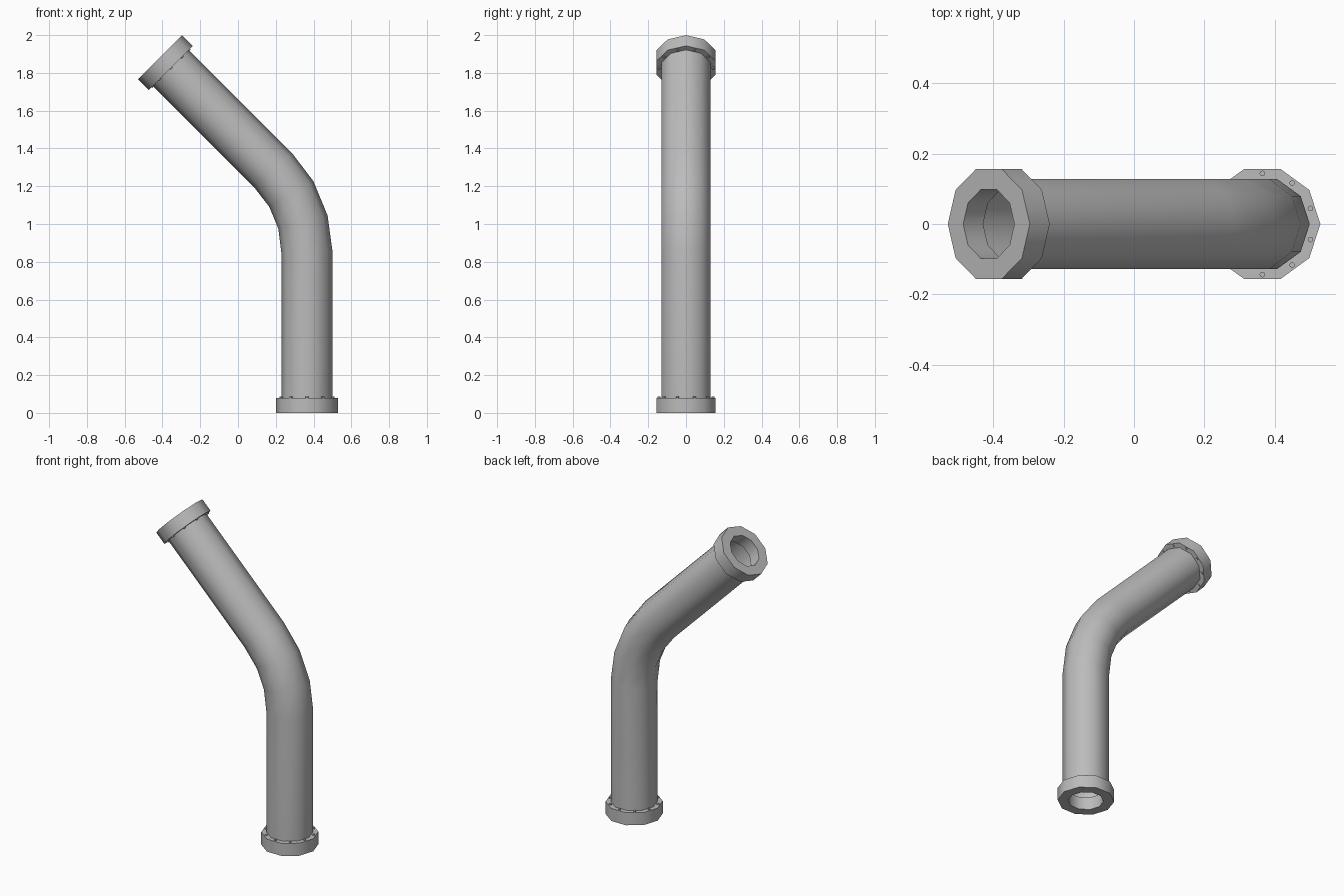
import bpy, bmesh
from math import cos, sin, pi, radians, tan
from mathutils import Matrix, Vector

cube = bpy.data.objects.get("Cube")
if cube:
    bpy.data.objects.remove(cube, do_unlink=True)

SIDES = 10
PIPE_R, FLANGE_R, BORE_R, FLANGE_H = 0.135, 0.165, 0.103, 0.08
BASE_X = 0.365

grey = bpy.data.materials.new("pipe_grey")
grey.use_nodes = True
COLOUR = (0.5, 0.5, 0.5, 1)
grey.diffuse_color = COLOUR
grey.node_tree.nodes["Principled BSDF"].inputs["Base Color"].default_value = COLOUR


def placed(x, z, angle):
    """Frame at (x, 0, z) whose axis leans from +z towards -x by angle."""
    return Matrix.Translation((x, 0, z)) @ Matrix.Rotation(-angle, 4, 'Y')


def finish(name, bm):
    mesh = bpy.data.meshes.new(name)
    bm.to_mesh(mesh)
    bm.free()
    mesh.materials.append(grey)
    ob = bpy.data.objects.new(name, mesh)
    bpy.context.collection.objects.link(ob)
    bpy.ops.object.select_all(action='DESELECT')
    ob.select_set(True)
    bpy.context.view_layer.objects.active = ob
    bpy.ops.object.shade_smooth_by_angle(angle=radians(40))
    return ob


def loft(name, rings, closed=False):
    """Skin a list of (matrix, radius) rings."""
    bm = bmesh.new()
    loops = []
    for mat, r in rings:
        loops.append([bm.verts.new(mat @ Vector((r * cos(2 * pi * i / SIDES),
                                                 r * sin(2 * pi * i / SIDES), 0)))
                      for i in range(SIDES)])
    pairs = list(zip(loops, loops[1:]))
    if closed:
        pairs.append((loops[-1], loops[0]))
    for a, b in pairs:
        for i in range(SIDES):
            j = (i + 1) % SIDES
            bm.faces.new((a[i], a[j], b[j], b[i]))
    return finish(name, bm)


def flange(name, frame):
    """Collar with a bore, plus a ring of low bolt heads on its inner face."""
    profile = [(FLANGE_R, 0), (FLANGE_R, FLANGE_H), (BORE_R, FLANGE_H), (BORE_R, 0)]
    loft(name, [(frame @ Matrix.Translation((0, 0, z)), r) for r, z in profile], True)
    bm = bmesh.new()
    for k in range(SIDES):
        a = 2 * pi * (k + 0.5) / SIDES
        spot = Matrix.Translation((0.144 * cos(a), 0.144 * sin(a), FLANGE_H + 0.001))
        bmesh.ops.create_cone(bm, cap_ends=True, segments=8, radius1=0.008,
                              radius2=0.008, depth=0.01, matrix=frame @ spot)
    finish(name + "_bolts", bm)


# Pipe: vertical run, three-step elbow, sloping run
BEND = radians(45)
BEND_R, BEND_Z, STEPS = 0.618, 0.85, 3
end_x, end_z = -0.413, 1.883
inset = FLANGE_H * sin(BEND)
rings = [(placed(BASE_X, FLANGE_H, 0), PIPE_R)]
for i in range(STEPS + 1):
    a = BEND * i / STEPS
    tilt = a + (radians(3.75) if i == 0 else -radians(3.75) if i == STEPS else 0)
    rings.append((placed(BASE_X - BEND_R * (1 - cos(a)), BEND_Z + BEND_R * sin(a), tilt), PIPE_R))
rings.append((placed(end_x + inset, end_z - inset, BEND), PIPE_R))
loft("bent_pipe", rings)

# Flanges at both ends, each facing outwards
flange("lower_flange", placed(BASE_X, 0, 0))
flange("upper_flange", placed(end_x, end_z, BEND + pi))
